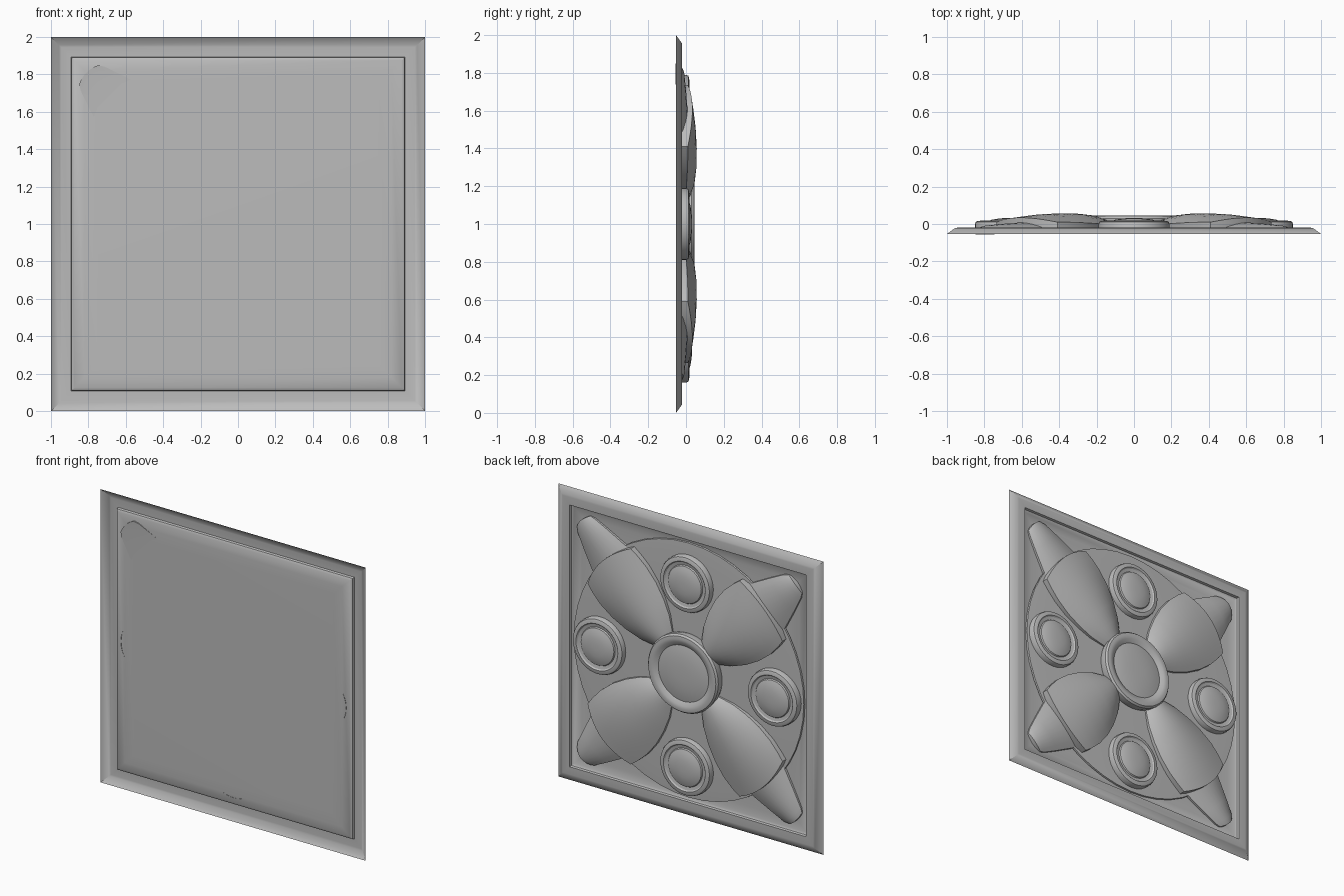
import bpy, bmesh, math

if "Cube" in bpy.data.objects:
    bpy.data.objects.remove(bpy.data.objects["Cube"])

stone = bpy.data.materials.new("stone_grey")
stone.diffuse_color = (0.5, 0.5, 0.5, 1)
stone.use_nodes = True
stone.node_tree.nodes["Principled BSDF"].inputs["Base Color"].default_value = stone.diffuse_color
R2 = math.sqrt(0.5)


def finish(name, bm, angle=30, recalc=True):
    if recalc:
        bmesh.ops.recalc_face_normals(bm, faces=bm.faces)
    me = bpy.data.meshes.new(name)
    bm.to_mesh(me)
    bm.free()
    me.materials.append(stone)
    ob = bpy.data.objects.new(name, me)
    bpy.context.collection.objects.link(ob)
    bpy.ops.object.select_all(action='DESELECT')
    ob.select_set(True)
    bpy.context.view_layer.objects.active = ob
    bpy.ops.object.shade_smooth_by_angle(angle=math.radians(angle))
    return ob


def rings_to_faces(bm, rings):
    for a, b in zip(rings, rings[1:]):
        n = len(a)
        for i in range(n):
            bm.faces.new((a[i], a[(i + 1) % n], b[(i + 1) % n], b[i]))


def lathe(name, x, z, profile, n=40):
    """Round boss facing +y from (radius, y) points, last ring capped."""
    bm = bmesh.new()
    rings = [[bm.verts.new((x + r * math.cos(2 * math.pi * i / n), y,
                            z + r * math.sin(2 * math.pi * i / n)))
              for i in range(n)] for r, y in profile]
    rings_to_faces(bm, rings)
    bm.faces.new(rings[-1])
    return finish(name, bm)


# square backing sheet: sloped border, raised ridge, sunken panel
bm = bmesh.new()
rings = []
for s, y in ((1, -.053), (.957, -.022), (.945, -.02), (.893, -.02),
             (.889, -.035), (.875, -.043), (.82, -.049), (.75, -.05)):
    rings.append([bm.verts.new((s * a, y, 1 + s * b))
                  for a, b in ((-1, -1), (1, -1), (1, 1), (-1, 1))])
rings_to_faces(bm, rings)
bm.faces.new(rings[-1])
finish("backing_panel", bm)

# large shallow disc
lathe("base_disc", 0, 1, [(.87, -.041), (.868, -.03), (.8, -.026),
                          (.5, -.022), (.1, -.02)], 48)

# centre medallion with a rim and domed middle
lathe("centre_medallion", 0, 1,
      [(.255, -.03), (.265, .0), (.265, .03), (.255, .043), (.235, .046),
       (.215, .042), (.19, .027), (.16, .033), (.11, .039), (.05, .042)], 48)

# four round bosses
for i, (x, z) in enumerate(((0, 1.6), (0, .35), (-.66, 1), (.66, 1))):
    lathe("round_boss_%d" % (i + 1), x, z,
          [(.19, -.049), (.19, .0), (.185, .012), (.175, .016), (.158, .018),
           (.15, .01), (.13, .006), (.125, .014), (.1, .023), (.06, .03),
           (.02, .032)])


def arched_strip(name, sx, sz, stations, bulge, floor, tilt=0, n=12):
    """Arched form along a diagonal: stations are (r, half width, edge y, ridge y)."""
    bm = bmesh.new()
    last = len(stations) - 1

    def vert(r, t, y):
        return bm.verts.new((sx * (r + t) * R2, y, 1 + sz * (r - t) * R2))

    rows, lows = [], []
    for k, (r, w, lo, hi) in enumerate(stations):
        row, low = [], []
        for j in range(n + 1):
            u = 2 * j / n - 1
            rr = r + bulge * (1 - u * u) * (k / last) ** 2
            row.append(vert(rr, w * u, lo + (hi - lo) * (1 - u * u)))
            low.append(vert(rr, w * u, floor - tilt * k / last))
        rows.append(row)
        lows.append(low)
    for k in range(last):
        for j in range(n):
            for g in (rows, lows):
                bm.faces.new((g[k][j], g[k][j + 1], g[k + 1][j + 1], g[k + 1][j]))
        for j in (0, n):
            bm.faces.new((rows[k][j], rows[k + 1][j], lows[k + 1][j], lows[k][j]))
    for k in (0, last):
        for j in range(n):
            bm.faces.new((rows[k][j], rows[k][j + 1], lows[k][j + 1], lows[k][j]))
    return finish(name, bm, 35)


# four diagonal leaves, each a broad body over a narrower tip
body = [(.19, .05, -.015, .01), (.26, .10, -.01, .032), (.34, .155, -.005, .048),
        (.44, .2, .0, .056), (.55, .232, .004, .057), (.66, .245, .008, .052),
        (.75, .24, .01, .042), (.81, .23, .01, .034)]
tip = [(.72, .2, -.03, .012), (.86, .17, -.03, .008), (1.0, .125, -.032, .0),
       (1.1, .09, -.034, -.008), (1.13, .07, -.038, -.018)]
for sx in (-1, 1):
    for sz in (-1, 1):
        tag = ("left" if sx < 0 else "right") + ("_lower" if sz < 0 else "_upper")
        sunk = sx < 0 < sz
        arched_strip("leaf_body_" + tag, sx, sz, body, .05, -.03)
        arched_strip("leaf_tip_" + tag, sx, sz, tip, .015, -.046,
                     .009 if sunk else 0, 8)
